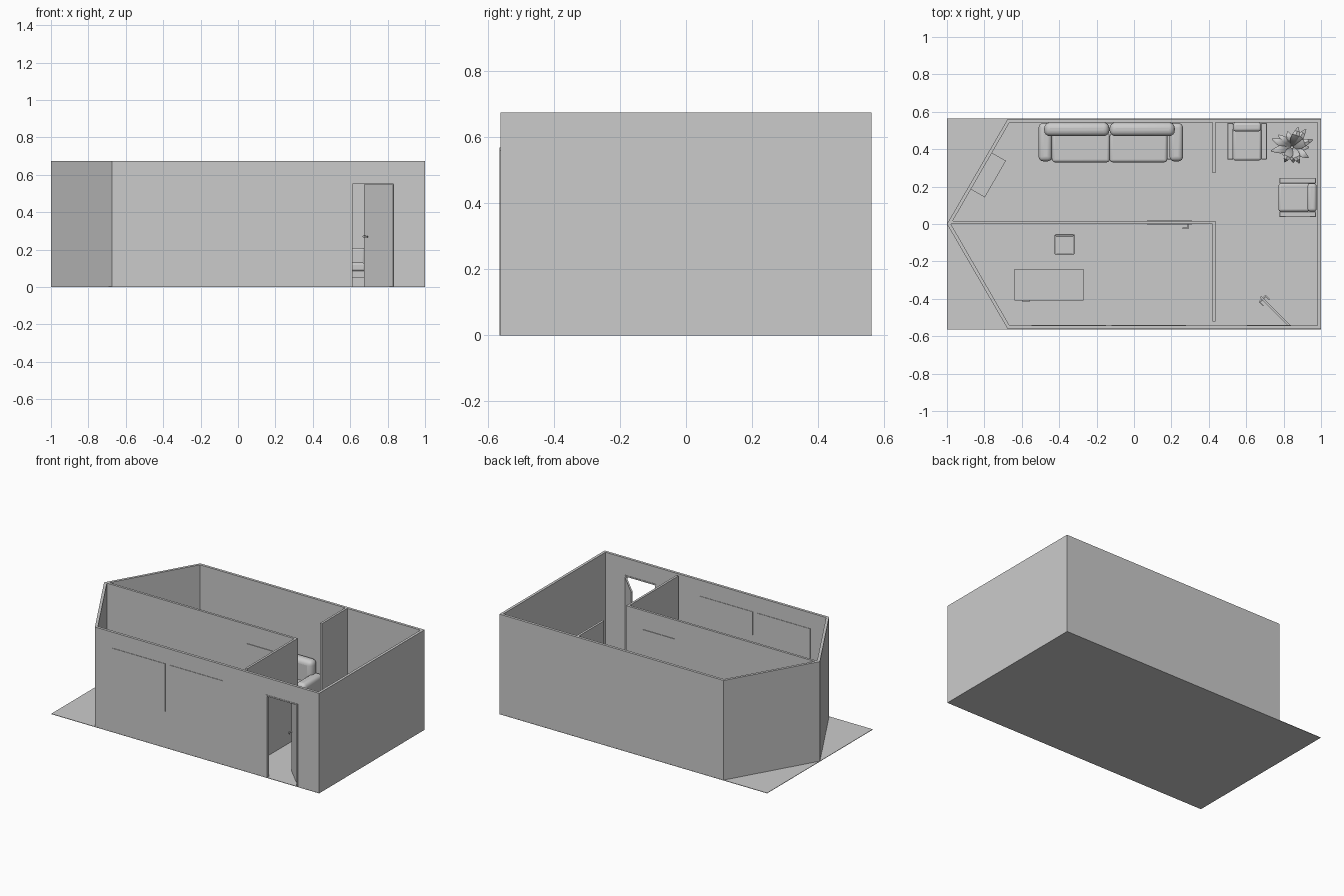
import bpy, bmesh, math, random
from mathutils import Matrix, Vector

cube = bpy.data.objects.get("Cube")
if cube:
    bpy.data.objects.remove(cube, do_unlink=True)
random.seed(4)

grey = bpy.data.materials.new("plain_grey")
grey.use_nodes = True
colour = (0.6, 0.6, 0.6, 1)
grey.diffuse_color = colour
grey.node_tree.nodes["Principled BSDF"].inputs["Base Color"].default_value = colour
HEIGHT = 0.675


def finish(name, bm, matrix=None, bevel=0, smooth=False):
    bmesh.ops.recalc_face_normals(bm, faces=bm.faces)
    mesh = bpy.data.meshes.new(name)
    bm.to_mesh(mesh)
    bm.free()
    mesh.materials.append(grey)
    ob = bpy.data.objects.new(name, mesh)
    bpy.context.collection.objects.link(ob)
    if matrix:
        ob.matrix_world = matrix
    if bevel:
        mod = ob.modifiers.new("rounding", "BEVEL")
        mod.width, mod.segments = bevel, 4
    if bevel or smooth:
        bpy.ops.object.select_all(action="DESELECT")
        bpy.context.view_layer.objects.active = ob
        ob.select_set(True)
        bpy.ops.object.shade_smooth_by_angle(angle=math.radians(40))
    return ob


def box(name, x, y, z, matrix=None, bevel=0):
    """Box given by its (low, high) extent on each axis."""
    bm = bmesh.new()
    bmesh.ops.create_cube(bm, size=1)
    for v in bm.verts:
        v.co = [r[0] if c < 0 else r[1] for r, c in zip((x, y, z), v.co)]
    return finish(name, bm, matrix, bevel)


def rod(name, centre, radius, depth, axis="Z", top=None, segments=32, matrix=None):
    turn = {"X": Matrix.Rotation(math.pi / 2, 4, "Y"),
            "Y": Matrix.Rotation(math.pi / 2, 4, "X"), "Z": Matrix()}[axis]
    bm = bmesh.new()
    bmesh.ops.create_cone(bm, cap_ends=True, segments=segments, radius1=radius,
                          radius2=radius if top is None else top, depth=depth)
    bm.transform(Matrix.Translation(centre) @ turn)
    return finish(name, bm, matrix, smooth=True)


def cut(target, cutter):
    cutter.hide_render = True
    mod = target.modifiers.new("opening", "BOOLEAN")
    mod.operation, mod.solver, mod.object = "DIFFERENCE", "EXACT", cutter
    bpy.ops.object.select_all(action="DESELECT")
    bpy.context.view_layer.objects.active = target
    target.select_set(True)
    bpy.ops.object.modifier_apply(modifier=mod.name)
    bpy.data.objects.remove(cutter, do_unlink=True)


def place(x, y, angle=0):
    return Matrix.Translation((x, y, 0)) @ Matrix.Rotation(math.radians(angle), 4, "Z")


# Floor and five-sided outer wall
box("floor", (-1, 1), (-0.563, 0.563), (0, 0.003))
outer = [(1, -0.562), (1, 0.562), (-0.675, 0.562), (-1, 0), (-0.675, -0.562)]
inner = [(0.982, -0.544), (0.982, 0.544), (-0.665, 0.544), (-0.979, 0), (-0.665, -0.544)]
bm = bmesh.new()
rings = [[bm.verts.new((x, y, z)) for x, y in loop]
         for loop, z in ((outer, 0), (outer, HEIGHT), (inner, HEIGHT), (inner, 0))]
for a, b in zip(rings, rings[1:] + rings[:1]):
    for i in range(5):
        j = (i + 1) % 5
        bm.faces.new((a[i], a[j], b[j], b[i]))
walls = finish("outer_walls", bm)
cut(walls, box("door_cutter", (0.612, 0.832), (-0.6, -0.5), (-0.1, 0.552)))

# Round windows in the end wall
for y in (-0.267, 0.243):
    cut(walls, rod("round_cutter", (0.99, y, 0.38), 0.16, 0.1, "X", segments=64))
    rod("round_window", (0.99, y, 0.38), 0.16, 0.007, "X", segments=64)

# Sash windows in the front wall
for x in (-0.547, -0.119):
    box("upper_sash", (x, x + 0.398), (-0.565, -0.541), (0.41, 0.568))
    box("lower_sash", (x, x + 0.398), (-0.5635, -0.5425), (0.247, 0.41))

# Partitions
box("long_partition", (-0.978, 0.435), (0, 0.016), (0, HEIGHT))
box("hall_partition", (0.42, 0.435), (-0.52, 0.001), (0, HEIGHT))
box("lounge_partition", (0.42, 0.435), (0.272, 0.546), (0, HEIGHT))


def handle(x, z, side, matrix=None):
    rod("handle_stem", (x, side * 0.012, z), 0.005, 0.024, "Y", segments=12, matrix=matrix)
    box("handle_lever", sorted((x, x - 0.03)), sorted((side * 0.02, side * 0.026)),
        (z - 0.004, z + 0.004), matrix)


# Open front door with its trim, and the closed inner door
leaf = place(0.832, -0.545, 135)
box("front_door", (0, 0.22), (-0.005, 0.005), (0.004, 0.548), leaf)
for side in (-1, 1):
    handle(0.205, 0.27, side, leaf)
for x in (0.604, 0.832):
    box("door_jamb", (x, x + 0.008), (-0.565, -0.541), (0, 0.56))
box("door_head", (0.604, 0.84), (-0.565, -0.541), (0.552, 0.56))
box("inner_door", (0.07, 0.31), (-0.004, 0.02), (0.003, 0.548))
handle(0.29, 0.27, -1)

# Sofa
for x in (-0.51, 0.19):
    box("sofa_arm", (x, x + 0.072), (0.335, 0.54), (0.02, 0.19), bevel=0.025)
box("sofa_base", (-0.46, 0.22), (0.345, 0.54), (0.02, 0.09), bevel=0.008)
for x in (-0.48, -0.13):
    box("sofa_back", (x, x + 0.348), (0.47, 0.543), (0.08, 0.28), bevel=0.03)
for x in (-0.438, -0.13):
    box("sofa_seat", (x, x + 0.308), (0.33, 0.485), (0.085, 0.14), bevel=0.015)
for x in (-0.475, 0.225):
    for y in (0.365, 0.515):
        rod("sofa_foot", (x, y, 0.013), 0.012, 0.02, segments=16)

# Armchairs
for cx, cy, angle in ((0.605, 0.445, 0), (0.878, 0.142, -90)):
    at = place(cx, cy, angle)
    for x in (-0.105, 0.075):
        box("chair_arm", (x, x + 0.03), (-0.1, 0.095), (0.14, 0.16), at, 0.004)
        for y in (-0.1, 0.07):
            box("chair_leg", (x + 0.004, x + 0.026), (y, y + 0.025), (0.003, 0.142), at)
    box("chair_frame", (-0.078, 0.078), (-0.09, 0.09), (0.052, 0.085), at)
    box("chair_seat", (-0.075, 0.075), (-0.105, 0.06), (0.085, 0.13), at, 0.012)
    box("chair_back", (-0.075, 0.075), (0.05, 0.098), (0.11, 0.21), at, 0.015)

# Potted plant with arching leaves
PLANT = Vector((0.845, 0.41, 0))
rod("plant_pot", PLANT + Vector((0, 0, 0.063)), 0.045, 0.12, top=0.065)
rod("plant_stem", PLANT + Vector((0, 0, 0.17)), 0.008, 0.12, segments=10)
bm = bmesh.new()
for i in range(12):
    angle = i * 2.4
    reach = random.uniform(0.08, 0.125)
    rise = random.uniform(0.06, 0.14)
    along = Vector((math.cos(angle), math.sin(angle), 0))
    across = Vector((-along.y, along.x, 0))
    rows = []
    for k in range(6):
        t = k / 5
        mid = PLANT + along * reach * t + Vector((0, 0, 0.2 + rise * math.sin(2.3 * t)))
        width = 0.003 + 0.02 * math.sin(math.pi * t ** 0.8)
        rows.append([bm.verts.new(mid + across * width * s - Vector((0, 0, width * abs(s) * 0.4)))
                     for s in (-1, 0, 1)])
    for a, b in zip(rows, rows[1:]):
        for s in (0, 1):
            bm.faces.new((a[s], a[s + 1], b[s + 1], b[s]))
finish("plant_leaves", bm, smooth=True)

# Cabinet and round mirror on the slanted wall
slant = place(-0.821, 0.286, 60)
box("cabinet", (-0.113, 0.113), (-0.092, -0.003), (0.003, 0.24), slant)
rod("round_mirror", (0.04, 0.002, 0.39), 0.095, 0.01, "Y", segments=48, matrix=slant)

# Desk with a drawer pedestal
box("desk_top", (-0.64, -0.27), (-0.41, -0.24), (0.235, 0.25))
box("desk_drawers", (-0.635, -0.52), (-0.405, -0.245), (0.003, 0.235))
box("desk_side", (-0.287, -0.275), (-0.405, -0.245), (0.003, 0.235))
box("drawer_handle", (-0.595, -0.56), (-0.416, -0.404), (0.17, 0.178))

# Desk chair
for x in (-0.422, -0.333):
    for y in (-0.16, -0.07):
        box("stool_leg", (x, x + 0.012), (y, y + 0.012), (0.003, 0.14))
box("stool_seat", (-0.424, -0.319), (-0.163, -0.055), (0.135, 0.15), bevel=0.004)
box("stool_back", (-0.42, -0.323), (-0.066, -0.054), (0.15, 0.29), bevel=0.005)
